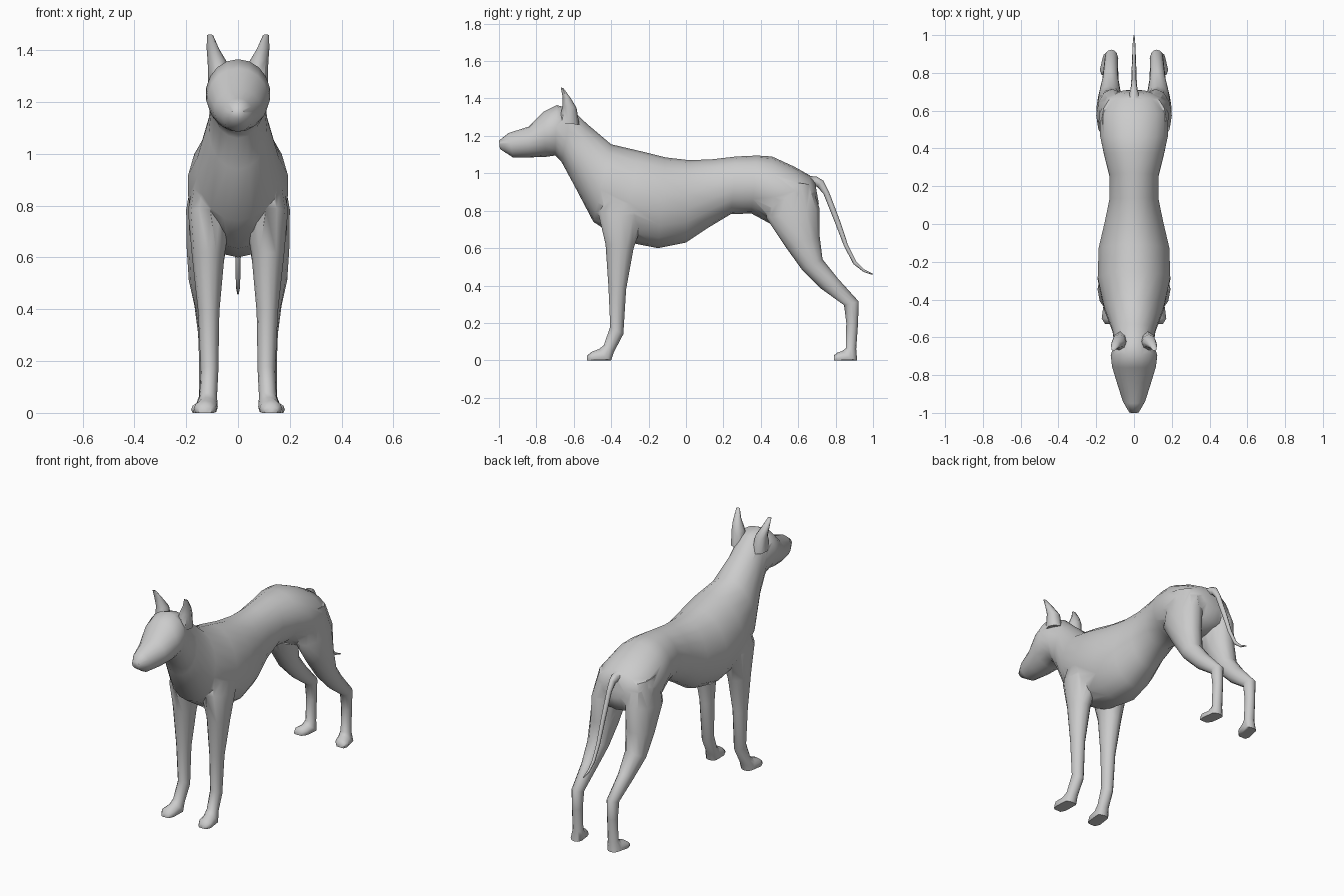
import bpy, bmesh, math
from mathutils import Vector


def loft(name, rings, sides=14, sx=1):
    """Skin elliptical rings: (y1, z1, y2, z2, centre x, half width)."""
    bm = bmesh.new()
    loops = []
    for y1, z1, y2, z2, cx, hw in rings:
        mid = Vector((cx * sx, (y1 + y2) / 2, (z1 + z2) / 2))
        axis = Vector((0, (y1 - y2) / 2, (z1 - z2) / 2))
        loop = []
        for i in range(sides):
            a = 2 * math.pi * i / sides
            p = mid + axis * math.cos(a) + Vector((hw * math.sin(a), 0, 0))
            p.z = max(p.z, 0)          # flat soles
            loop.append(bm.verts.new(p))
        loops.append(loop)
    for a, b in zip(loops, loops[1:]):
        for i in range(sides):
            j = (i + 1) % sides
            bm.faces.new((a[i], a[j], b[j], b[i]))
    bm.faces.new(loops[0])
    bm.faces.new(loops[-1][::-1])
    bmesh.ops.recalc_face_normals(bm, faces=bm.faces)
    me = bpy.data.meshes.new(name)
    bm.to_mesh(me)
    bm.free()
    ob = bpy.data.objects.new(name, me)
    bpy.context.collection.objects.link(ob)
    return ob


# Head, neck and trunk: top point, bottom point, width
body = loft("dog_body", [
    (-1.0, 1.175, -0.995, 1.13, 0, 0.025),
    (-0.95, 1.215, -0.925, 1.085, 0, 0.06),
    (-0.84, 1.25, -0.84, 1.085, 0, 0.092),
    (-0.76, 1.33, -0.75, 1.088, 0, 0.118),
    (-0.69, 1.365, -0.70, 1.095, 0, 0.125),
    (-0.61, 1.34, -0.665, 1.06, 0, 0.105),
    (-0.53, 1.265, -0.60, 0.94, 0, 0.115),
    (-0.40, 1.155, -0.495, 0.74, 0, 0.16),
    (-0.25, 1.12, -0.33, 0.635, 0, 0.195),
    (-0.11, 1.085, -0.15, 0.60, 0, 0.19),
    (0.02, 1.07, 0.0, 0.63, 0, 0.157),
    (0.14, 1.075, 0.12, 0.71, 0, 0.132),
    (0.27, 1.09, 0.24, 0.782, 0, 0.132),
    (0.38, 1.095, 0.35, 0.785, 0, 0.16),
    (0.46, 1.09, 0.47, 0.72, 0, 0.182),
    (0.58, 1.035, 0.60, 0.72, 0, 0.185),
    (0.66, 0.99, 0.685, 0.76, 0, 0.145),
    (0.69, 0.95, 0.71, 0.84, 0, 0.075)], 18)

FRONT = [
    (-0.40, 1.00, -0.20, 0.97, 0.10, 0.06),
    (-0.47, 0.79, -0.22, 0.77, 0.108, 0.085),
    (-0.43, 0.62, -0.28, 0.60, 0.115, 0.063),
    (-0.415, 0.40, -0.32, 0.38, 0.113, 0.041),
    (-0.405, 0.18, -0.335, 0.14, 0.11, 0.034),
    (-0.44, 0.08, -0.385, 0.045, 0.115, 0.034),
    (-0.465, 0.06, -0.40, -0.015, 0.12, 0.042),
    (-0.50, 0.048, -0.50, -0.015, 0.127, 0.044),
    (-0.53, 0.025, -0.53, -0.01, 0.127, 0.026)]

HIND = [
    (0.44, 0.97, 0.67, 0.94, 0.10, 0.07),
    (0.43, 0.76, 0.715, 0.81, 0.115, 0.085),
    (0.53, 0.61, 0.715, 0.66, 0.122, 0.076),
    (0.62, 0.485, 0.73, 0.54, 0.128, 0.062),
    (0.72, 0.385, 0.81, 0.44, 0.125, 0.043),
    (0.845, 0.295, 0.923, 0.315, 0.12, 0.034),
    (0.857, 0.20, 0.92, 0.20, 0.12, 0.03),
    (0.855, 0.065, 0.91, 0.06, 0.12, 0.031),
    (0.835, 0.05, 0.915, -0.012, 0.125, 0.042),
    (0.81, 0.042, 0.82, -0.015, 0.138, 0.043),
    (0.79, 0.026, 0.79, -0.01, 0.145, 0.027)]

EAR = [
    (-0.68, 1.27, -0.57, 1.26, 0.073, 0.042),
    (-0.66, 1.36, -0.585, 1.35, 0.08, 0.037),
    (-0.66, 1.41, -0.615, 1.40, 0.097, 0.024),
    (-0.67, 1.46, -0.655, 1.455, 0.108, 0.012)]

TAIL = [
    (0.62, 0.99, 0.63, 0.93, 0, 0.03),
    (0.70, 0.982, 0.685, 0.93, 0, 0.024),
    (0.735, 0.96, 0.70, 0.93, 0, 0.018),
    (0.765, 0.90, 0.735, 0.89, 0, 0.015),
    (0.822, 0.75, 0.795, 0.74, 0, 0.013),
    (0.865, 0.62, 0.845, 0.61, 0, 0.011),
    (0.91, 0.53, 0.895, 0.515, 0, 0.009),
    (0.955, 0.485, 0.95, 0.472, 0, 0.007),
    (1.0, 0.463, 0.998, 0.457, 0, 0.003)]

# Limbs and ears on both sides, then the tail
parts = [loft("tail", TAIL, 8)]
for sx in (-1, 1):
    parts += [loft("front_leg", FRONT, 12, sx),
              loft("hind_leg", HIND, 12, sx),
              loft("ear", EAR, 8, sx)]

# Weld everything into one skin
bpy.context.view_layer.objects.active = body
for part in parts:
    mod = body.modifiers.new("weld", 'BOOLEAN')
    mod.operation = 'UNION'
    mod.solver = 'EXACT'
    mod.object = part
    bpy.ops.object.modifier_apply(modifier=mod.name)
    bpy.data.objects.remove(part)

bpy.ops.object.select_all(action='DESELECT')
body.select_set(True)
bpy.ops.object.shade_smooth_by_angle(angle=math.radians(60))
